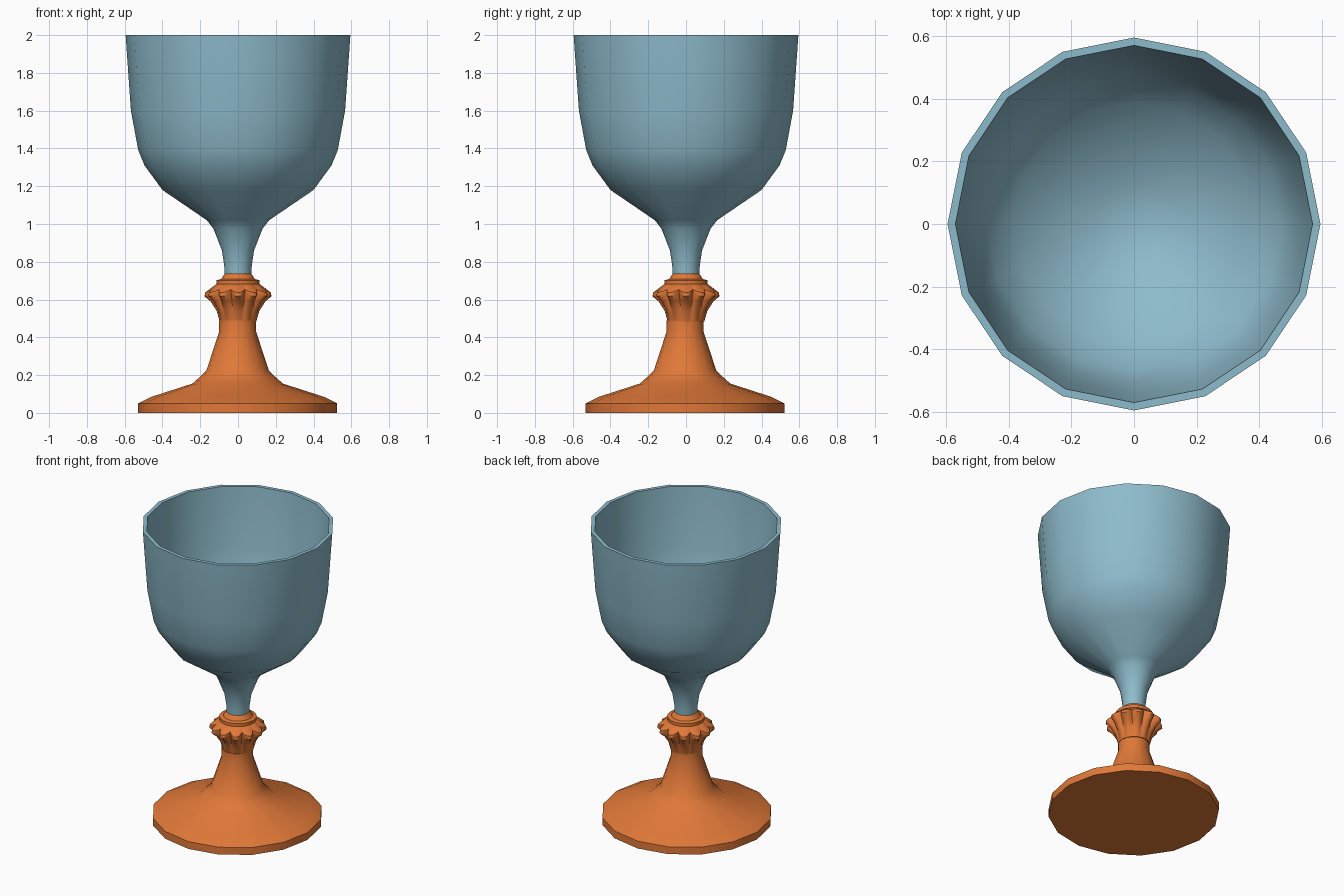
import bpy, math

if "Cube" in bpy.data.objects:
    bpy.data.objects.remove(bpy.data.objects["Cube"])


def material(name, color):
    m = bpy.data.materials.new(name)
    m.diffuse_color = (*color, 1)
    m.use_nodes = True
    m.node_tree.nodes["Principled BSDF"].inputs["Base Color"].default_value = m.diffuse_color
    return m


def lathe(name, profile, sides, mat, center=(0, 0), shape=None, closed=False):
    """Revolve (radius, z, ripple) points; shape(angle) bends rippled rings."""
    verts, faces, rings = [], [], []
    for p in profile:
        r, z = p[0], p[1]
        ripple = p[2] if len(p) > 2 else 0
        if r == 0:
            rings.append([len(verts)] * sides)
            verts.append((center[0], center[1], z))
            continue
        rings.append(list(range(len(verts), len(verts) + sides)))
        for i in range(sides):
            a = 2 * math.pi * i / sides
            k = ripple * shape(a) if shape else 0
            verts.append((center[0] + (r - k) * math.cos(a),
                          center[1] + (r - k) * math.sin(a), z + 0.5 * k))
    for low, high in zip(rings, rings[1:]):
        for i in range(sides):
            j = (i + 1) % sides
            f = list(dict.fromkeys((low[i], low[j], high[j], high[i])))
            faces.append(f)
    me = bpy.data.meshes.new(name)
    me.from_pydata(verts, [], faces)
    me.polygons.foreach_set("use_smooth", [True] * len(me.polygons))
    me.set_sharp_from_angle(angle=math.radians(40))
    me.materials.append(mat)
    ob = bpy.data.objects.new(name, me)
    bpy.context.collection.objects.link(ob)
    return ob


blue = material("blue", (0.27, 0.50, 0.60))
orange = material("orange", (0.75, 0.19, 0.04))

# Cup: outer wall from the narrow neck to the rim, then the hollow inside
lathe("cup", [(0, 0.72), (0.07, 0.72), (0.073, 0.78), (0.085, 0.86), (0.13, 0.975),
              (0.165, 1.02), (0.40, 1.18), (0.495, 1.31), (0.528, 1.39),
              (0.567, 1.60), (0.595, 2.0), (0.57, 2.0), (0.543, 1.60),
              (0.505, 1.40), (0.47, 1.32), (0.385, 1.21), (0.13, 1.05), (0, 1.04)],
      16, blue)

# Foot: flat plate, sloping top and conical stem
lathe("foot", [(0, 0), (0.527, 0), (0.527, 0.05), (0.457, 0.085), (0.24, 0.155),
               (0.195, 0.195), (0.165, 0.225), (0.098, 0.43), (0.098, 0.49), (0, 0.49)],
      16, orange, center=(-0.002, -0.005))

# Scalloped collar: twelve petals flaring out of the stem
lathe("collar", [(0, 0.485), (0.097, 0.485), (0.113, 0.54, 0.006), (0.145, 0.59, 0.02),
                 (0.177, 0.617, 0.036), (0.174, 0.637, 0.034), (0.138, 0.665, 0.012),
                 (0.11, 0.685), (0, 0.685)],
      96, orange, shape=lambda a: 1 - abs(math.cos(6 * a)))

# Small ring holding the neck
lathe("neck_ring", [(0, 0.68), (0.115, 0.68), (0.115, 0.702), (0.09, 0.708),
                    (0.08, 0.722), (0.07, 0.737), (0, 0.737)], 32, orange)
